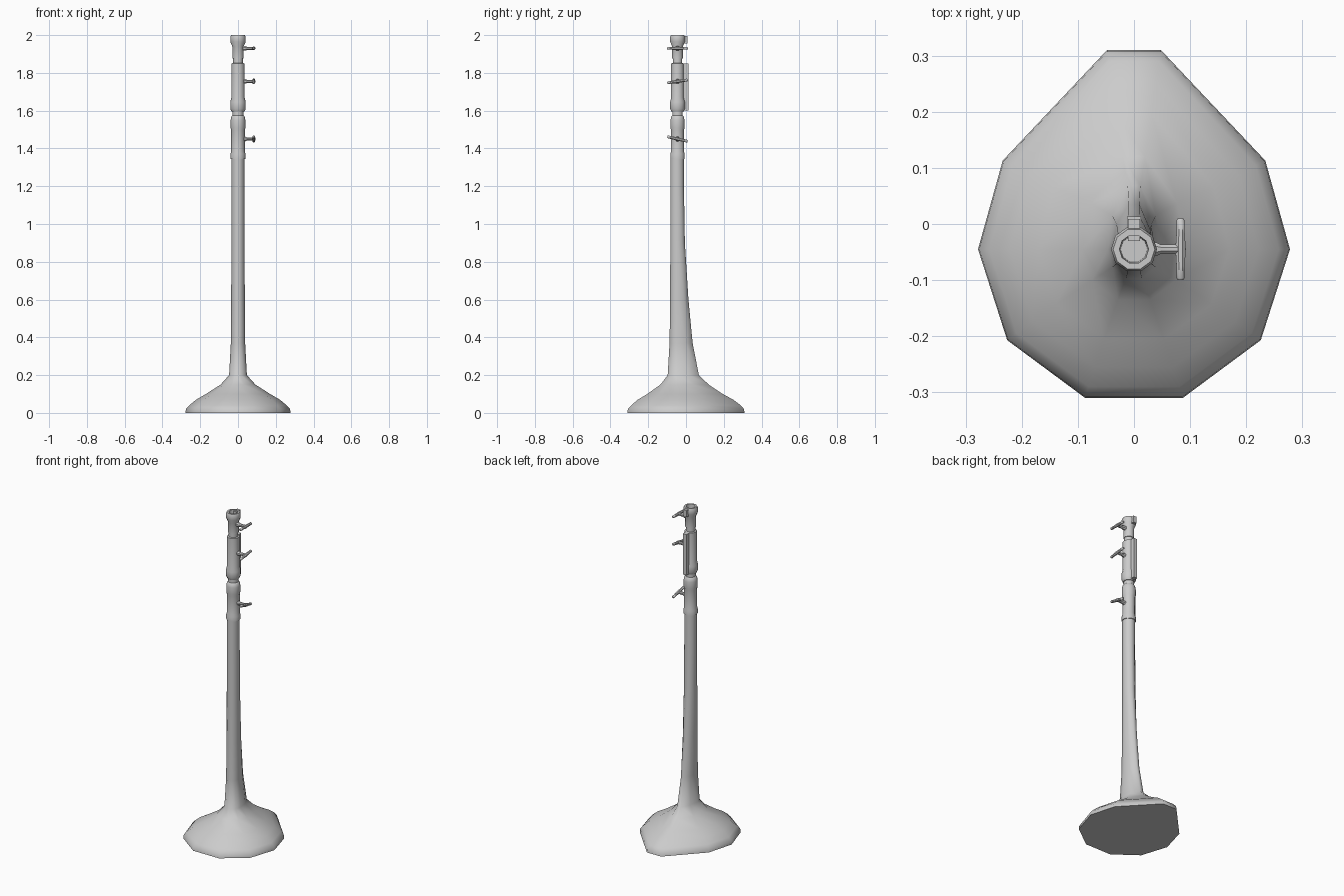
import bpy, bmesh, math
from mathutils import Vector, Matrix

cube = bpy.data.objects.get("Cube")
if cube:
    bpy.data.objects.remove(cube, do_unlink=True)

SIDES = 10
AXIS_Y = -0.045

grey = bpy.data.materials.new("plain grey")
grey.use_nodes = True
grey.diffuse_color = (0.6, 0.6, 0.6, 1)
grey.node_tree.nodes["Principled BSDF"].inputs["Base Color"].default_value = (0.6, 0.6, 0.6, 1)


def finish(name, bm, angle=40):
    bmesh.ops.recalc_face_normals(bm, faces=bm.faces)
    mesh = bpy.data.meshes.new(name)
    bm.to_mesh(mesh)
    bm.free()
    mesh.materials.append(grey)
    obj = bpy.data.objects.new(name, mesh)
    bpy.context.collection.objects.link(obj)
    bpy.ops.object.select_all(action="DESELECT")
    obj.select_set(True)
    bpy.context.view_layer.objects.active = obj
    bpy.ops.object.shade_smooth_by_angle(angle=math.radians(angle))
    return obj


def loft(name, rings, angle=40):
    """Skin a list of equal-length point rings and cap both ends."""
    bm = bmesh.new()
    loops = [[bm.verts.new(p) for p in ring] for ring in rings]
    for low, high in zip(loops, loops[1:]):
        n = len(low)
        for i in range(n):
            j = (i + 1) % n
            bm.faces.new((low[i], low[j], high[j], high[i]))
    bm.faces.new(loops[0][::-1])
    bm.faces.new(loops[-1])
    return finish(name, bm, angle)


def lathe(name, profile, matrix, sides=SIDES):
    """Turn (radius, height) pairs round the local z axis."""
    rings = []
    for r, h in profile:
        turns = [math.tau * (i + 0.5) / sides for i in range(sides)]
        rings.append([matrix @ Vector((r * math.sin(a), r * math.cos(a), h)) for a in turns])
    return loft(name, rings)


# Faceted foot outline, pointed towards the back, starting at the back right of the axis
right_half = [(0.048, 0.31), (0.234, 0.113), (0.278, -0.045), (0.226, -0.207), (0.087, -0.31)]
outline = right_half + [(-x, y) for x, y in reversed(right_half)]


def foot_ring(z, half, front, back, roundness):
    ring = []
    for i, (x, y) in enumerate(outline):
        a = math.tau * (i + 0.5) / SIDES
        u = x / 0.278
        d = y - AXIS_Y
        v = d / 0.355 if d > 0 else d / 0.265
        u += (math.sin(a) - u) * roundness
        v += (math.cos(a) / math.cos(math.pi / SIDES) - v) * roundness
        reach = back - AXIS_Y if v > 0 else AXIS_Y - front
        ring.append((u * half, AXIS_Y + v * reach, z))
    return ring


# Foot flowing up into the shaft: height, half width, front, back, roundness
sections = [
    (0, 0.278, -0.31, 0.31, 0), (0.02, 0.276, -0.308, 0.307, 0),
    (0.04, 0.258, -0.29, 0.29, 0), (0.07, 0.222, -0.255, 0.25, 0),
    (0.1, 0.17, -0.205, 0.195, 0.1), (0.15, 0.092, -0.135, 0.12, 0.3),
    (0.2, 0.047, -0.097, 0.068, 0.5), (0.37, 0.038, -0.087, 0.035, 0.6),
    (0.6, 0.036, -0.084, 0.013, 0.8), (0.9, 0.035, -0.083, -0.006, 1),
    (1.2, 0.035, -0.083, -0.011, 1), (1.36, 0.035, -0.083, -0.011, 1),
]
loft("foot_and_shaft", [foot_ring(*s) for s in sections], 60)

# Turned fittings stacked on the shaft
post = Matrix.Translation((0, AXIS_Y, 0))
lathe("lower_fitting", [(0.04, 1.345), (0.04, 1.37), (0.036, 1.385), (0.036, 1.495),
                        (0.039, 1.51), (0.039, 1.55), (0.035, 1.57), (0.029, 1.575),
                        (0.029, 1.61)], post)
lathe("middle_fitting", [(0.034, 1.595), (0.041, 1.61), (0.041, 1.645), (0.035, 1.67),
                         (0.035, 1.85), (0.026, 1.852), (0.026, 1.89)], post)
lathe("top_cup", [(0.03, 1.875), (0.03, 1.94), (0.041, 1.965), (0.041, 1.99),
                  (0.037, 2), (0.026, 2), (0.024, 1.95)], post)


# Ribs on the back of the fittings
def rib(name, width, y0, y1, z0, z1):
    bm = bmesh.new()
    place = Matrix.Translation((0, (y0 + y1) / 2, (z0 + z1) / 2))
    size = Matrix.Diagonal((width, y1 - y0, z1 - z0, 1))
    bmesh.ops.create_cube(bm, size=1, matrix=place @ size)
    return finish(name, bm)


rib("middle_rib", 0.025, -0.03, 0.013, 1.6, 1.85)
rib("cup_rib", 0.022, -0.03, 0.009, 1.955, 1.995)

# T-handles on the left side: height and tilt of the crossbar
for label, z, tilt in (("lower", 1.45, -13), ("middle", 1.755, 8), ("upper", 1.93, 0)):
    stem = Matrix.Translation((0.02, AXIS_Y, z)) @ Matrix.Rotation(math.pi / 2, 4, "Y")
    lathe(label + "_handle_stem", [(0.013, 0), (0.013, 0.02), (0.009, 0.028), (0.009, 0.062)], stem, 8)
    bar = (Matrix.Translation((0.083, AXIS_Y, z)) @ Matrix.Rotation(math.radians(tilt), 4, "X")
           @ Matrix.Rotation(math.pi / 2, 4, "X"))
    lathe(label + "_handle_bar", [(0.005, -0.055), (0.008, -0.051), (0.008, -0.03), (0.01, 0),
                                  (0.008, 0.03), (0.008, 0.051), (0.005, 0.055)], bar, 8)
